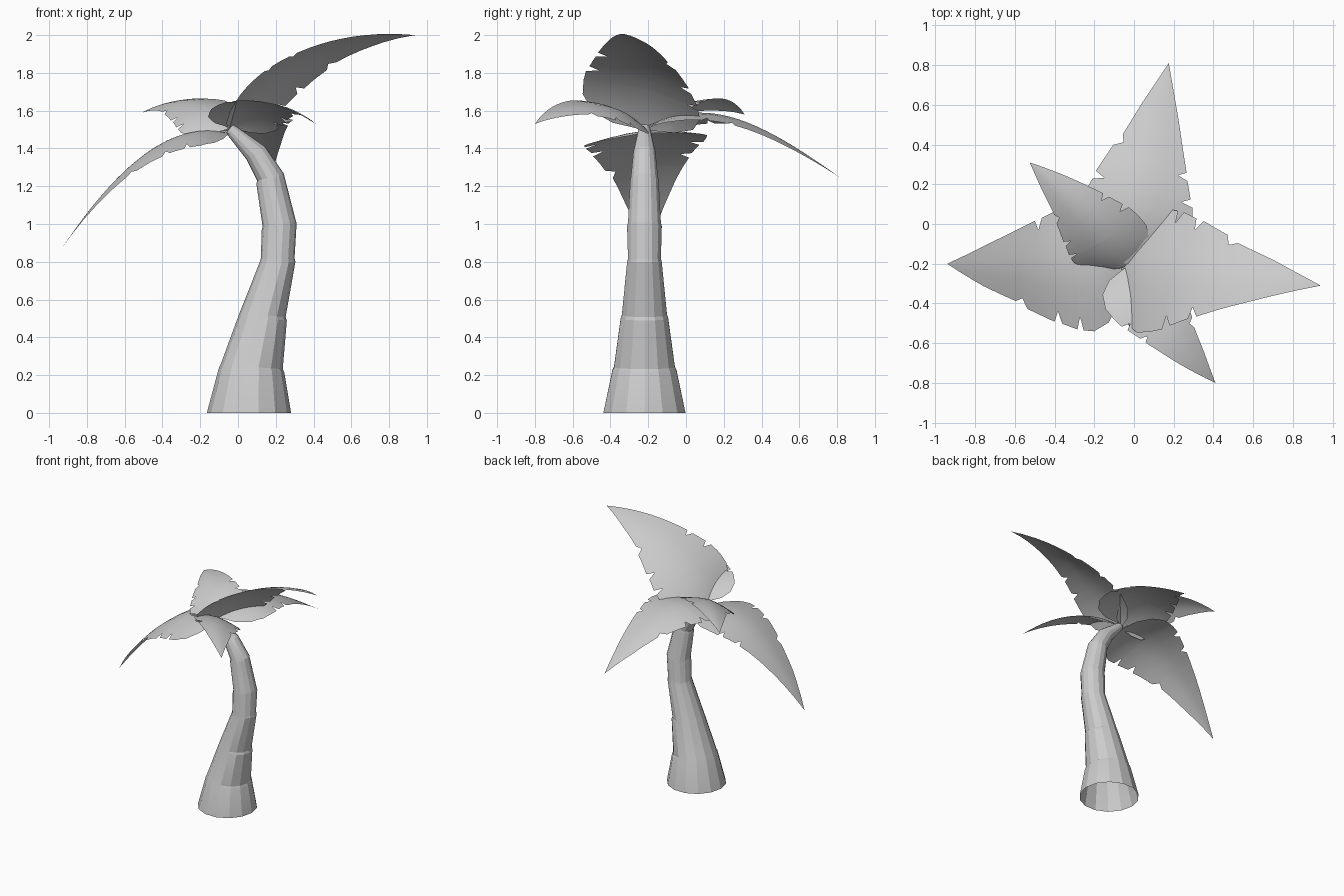
import bpy, math
from mathutils import Vector, Quaternion

if "Cube" in bpy.data.objects:
    bpy.data.objects.remove(bpy.data.objects["Cube"])

def make(name, verts, faces, angle):
    me = bpy.data.meshes.new(name)
    me.from_pydata(verts, [], faces)
    ob = bpy.data.objects.new(name, me)
    bpy.context.collection.objects.link(ob)
    bpy.ops.object.select_all(action='DESELECT')
    ob.select_set(True)
    bpy.context.view_layer.objects.active = ob
    bpy.ops.object.shade_smooth_by_angle(angle=math.radians(angle))
    return ob

# Curved trunk: rings of (x, z, radius, tilt in degrees, has a stepped joint)
SIDES, TRUNK_Y = 14, -0.22
RINGS = [(.058, 0, .223, 0, 0), (.072, .225, .174, 4, 1), (.13, .5, .129, 5, 1),
         (.21, .80, .094, 0, 1), (.218, .985, .094, -11, 1), (.172, 1.23, .077, -15, 1),
         (.095, 1.375, .06, -36, 0), (-.045, 1.505, .03, -50, 0)]
verts, faces, n = [], [], 0

def ring(x, z, r, tilt):
    a = math.radians(tilt)
    for i in range(SIDES):
        t = 2 * math.pi * i / SIDES
        u = r * math.cos(t)
        verts.append((x + u * math.cos(a), TRUNK_Y + r * math.sin(t), z - u * math.sin(a)))

for x, z, r, tilt, step in RINGS:
    ring(x, z, r, tilt)
    n += 1
    if step:
        ring(x, z + .018, r * .95, tilt)
        n += 1
for k in range(n - 1):
    for i in range(SIDES):
        j = (i + 1) % SIDES
        faces.append((k * SIDES + i, k * SIDES + j, (k + 1) * SIDES + j, (k + 1) * SIDES + i))
faces.append(tuple(range((n - 1) * SIDES, n * SIDES)))
make("trunk", verts, faces, 20)

# Torn leaf outline: (distance along the leaf, half width) on each side
RIGHT = [(0, .03), (.02, .17), (.08, .28), (.18, .33), (.27, .325), (.34, .31), (.355, .24),
         (.38, .29), (.47, .25), (.485, .19), (.51, .235), (.75, .125), (1, 0)]
LEFT = [(0, .03), (.02, .17), (.08, .28), (.18, .325), (.25, .32), (.265, .25), (.29, .315),
        (.38, .285), (.395, .22), (.425, .275), (.57, .21), (.59, .155), (.63, .17), (.8, .1), (1, 0)]
STATIONS = sorted({t for t, w in RIGHT + LEFT} | {.13, .22, .32, .44, .66, .7, .86, .93})

def width(profile, t):
    for (t0, w0), (t1, w1) in zip(profile, profile[1:]):
        if t <= t1:
            return w0 + (w1 - w0) * (t - t0) / (t1 - t0)
    return 0

# Leaf swept along a cubic midrib, rolled about it and drooping at the edges
def leaf(name, ctrl, scale, roll, droop=.05):
    p0, p1, p2, p3 = map(Vector, ctrl)
    verts, faces = [], []
    across = (-1, -.66, -.33, 0, .33, .66, 1)
    for t in STATIONS:
        s = 1 - t
        p = p0 * s**3 + p1 * 3 * s * s * t + p2 * 3 * s * t * t + p3 * t**3
        tan = ((p1 - p0) * s * s + (p2 - p1) * 2 * s * t + (p3 - p2) * t * t).normalized()
        side = tan.cross(Vector((0, 0, 1))).normalized()
        up = side.cross(tan)
        a = math.radians(roll)
        side, up = side * math.cos(a) + up * math.sin(a), up * math.cos(a) - side * math.sin(a)
        for c in across:
            w = width(RIGHT if c > 0 else LEFT, t) * scale
            d = abs(c) * w / (.33 * scale)
            verts.append(p + side * w * c - up * droop * d ** 1.5)
    m = len(across)
    for k in range(len(STATIONS) - 1):
        for i in range(m - 1):
            a = k * m + i
            faces.append((a, a + 1, a + m + 1, a + m))
    make(name, verts, faces, 40)

leaf("leaf_right", [(-.05, -.22, 1.5), (.12, -.21, 1.8), (.5, -.24, 2.0), (.94, -.31, 2.0)], 1, 18)
leaf("leaf_left", [(-.05, -.22, 1.48), (-.35, -.22, 1.56), (-.65, -.23, 1.3), (-.94, -.2, .86)], 1, 5)
leaf("leaf_back", [(-.04, -.2, 1.52), (.02, .15, 1.7), (.1, .45, 1.5), (.175, .81, 1.25)], .88, 2)
leaf("leaf_front", [(-.04, -.22, 1.51), (.08, -.38, 1.68), (.25, -.62, 1.66), (.41, -.8, 1.53)], .62, 18, .04)
leaf("leaf_back_left", [(-.06, -.22, 1.5), (-.15, -.06, 1.68), (-.36, .15, 1.68), (-.525, .31, 1.58)], .65, 18, .05)
